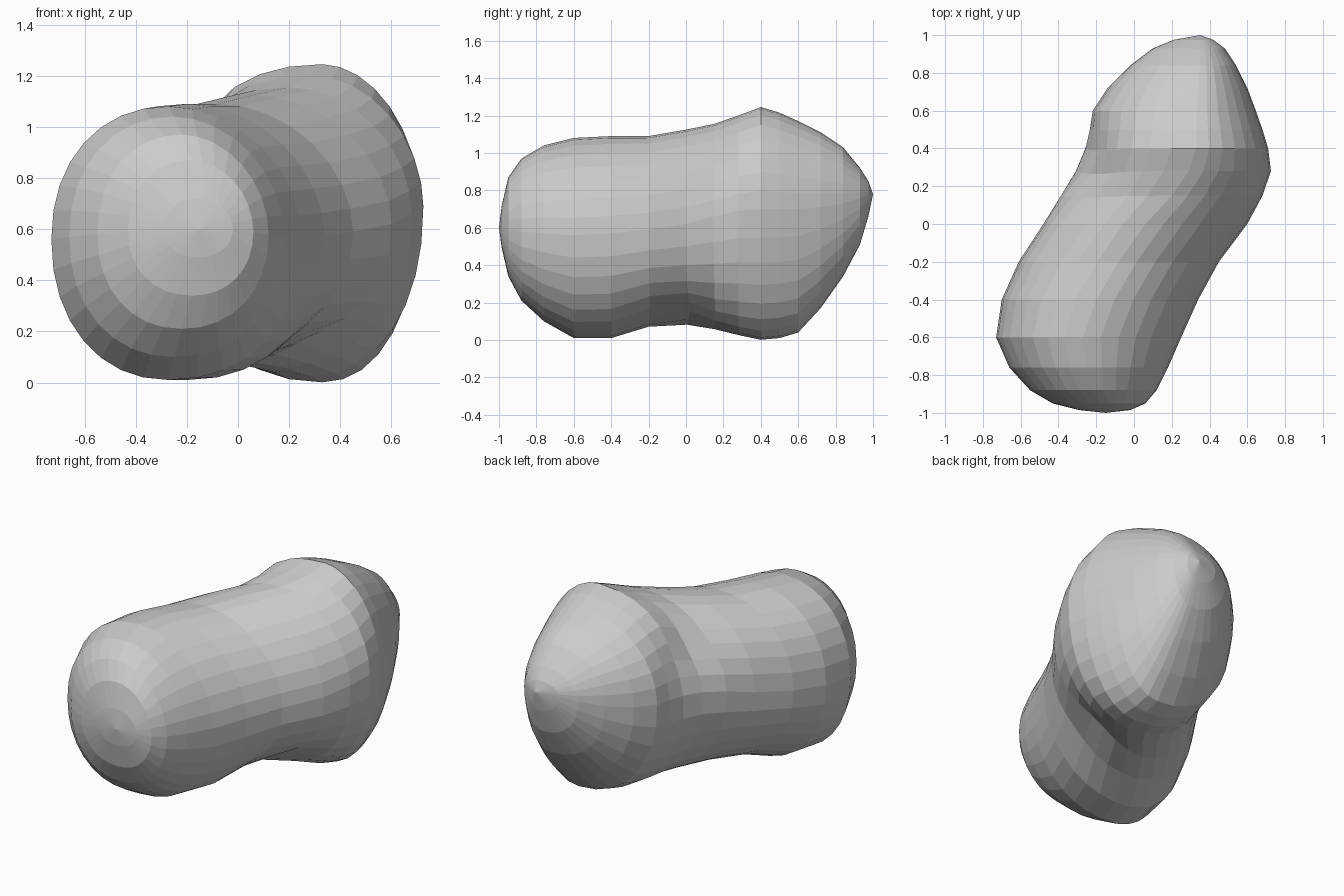
import bpy, bmesh, math

# Cross-sections along the body: y, left x, right x, bottom z, top z, crest x, mid z
SECTIONS = [
    (-0.985, -0.29, -0.02, 0.49, 0.72, -0.16, 0.60),
    (-0.95, -0.43, 0.06, 0.34, 0.87, -0.18, 0.59),
    (-0.88, -0.55, 0.12, 0.21, 0.97, -0.22, 0.58),
    (-0.76, -0.66, 0.18, 0.10, 1.04, -0.25, 0.57),
    (-0.60, -0.73, 0.25, 0.01, 1.08, -0.27, 0.56),
    (-0.40, -0.70, 0.34, 0.01, 1.09, -0.20, 0.57),
    (-0.20, -0.61, 0.45, 0.07, 1.09, -0.08, 0.59),
    (0.00, -0.48, 0.60, 0.07, 1.125, 0.06, 0.62),
    (0.15, -0.39, 0.68, 0.04, 1.155, 0.20, 0.66),
    (0.28, -0.32, 0.725, 0.02, 1.20, 0.29, 0.69),
    (0.40, -0.27, 0.71, 0.00, 1.245, 0.33, 0.70),
    (0.50, -0.24, 0.68, 0.01, 1.215, 0.33, 0.70),
    (0.60, -0.22, 0.645, 0.04, 1.17, 0.33, 0.70),
    (0.72, -0.14, 0.60, 0.17, 1.11, 0.34, 0.71),
    (0.84, -0.02, 0.54, 0.34, 1.03, 0.35, 0.73),
    (0.93, 0.10, 0.48, 0.51, 0.92, 0.35, 0.76),
    (0.975, 0.21, 0.42, 0.66, 0.85, 0.35, 0.78),
]
SIDES = 32
# Shallow hollows where the two lobes meet: centre, push, radius
DENTS = [((-0.18, 0.28, 0.90), (0.06, -0.02, -0.05), 0.20),
         ((0.30, 0.0, 0.18), (-0.05, 0.02, 0.05), 0.22)]


def power(v, p):
    return math.copysign(abs(v) ** p, v)


def section_point(s, i):
    y, left, right, bottom, top, crest, mid = s
    a = 2 * math.pi * i / SIDES
    c, d = math.cos(a), math.sin(a)
    p = 2 / (1.9 if c > 0 and d > 0 else 2.15)
    x = crest + power(c, p) * (right - crest if c > 0 else crest - left)
    z = mid + power(d, p) * (top - mid if d > 0 else mid - bottom)
    co = [x, y, z]
    for centre, push, radius in DENTS:
        w = math.exp(-sum((q - r) ** 2 for q, r in zip(co, centre)) / radius ** 2)
        co = [q + w * r for q, r in zip(co, push)]
    return co


# Two-lobed rock body
bm = bmesh.new()
rings = [[bm.verts.new(section_point(s, i)) for i in range(SIDES)] for s in SECTIONS]
for r0, r1 in zip(rings, rings[1:]):
    for i in range(SIDES):
        j = (i + 1) % SIDES
        bm.faces.new((r0[i], r0[j], r1[j], r1[i]))

# Rounded ends
for ring, tip in ((rings[0], (-0.15, -1.0, 0.60)), (rings[-1], (0.35, 1.0, 0.78))):
    v = bm.verts.new(tip)
    for i in range(SIDES):
        bm.faces.new((ring[i], ring[(i + 1) % SIDES], v))
bmesh.ops.recalc_face_normals(bm, faces=bm.faces)

mesh = bpy.data.meshes.new("rock_body")
bm.to_mesh(mesh)
bm.free()
rock = bpy.data.objects.new("rock_body", mesh)
bpy.context.collection.objects.link(rock)
